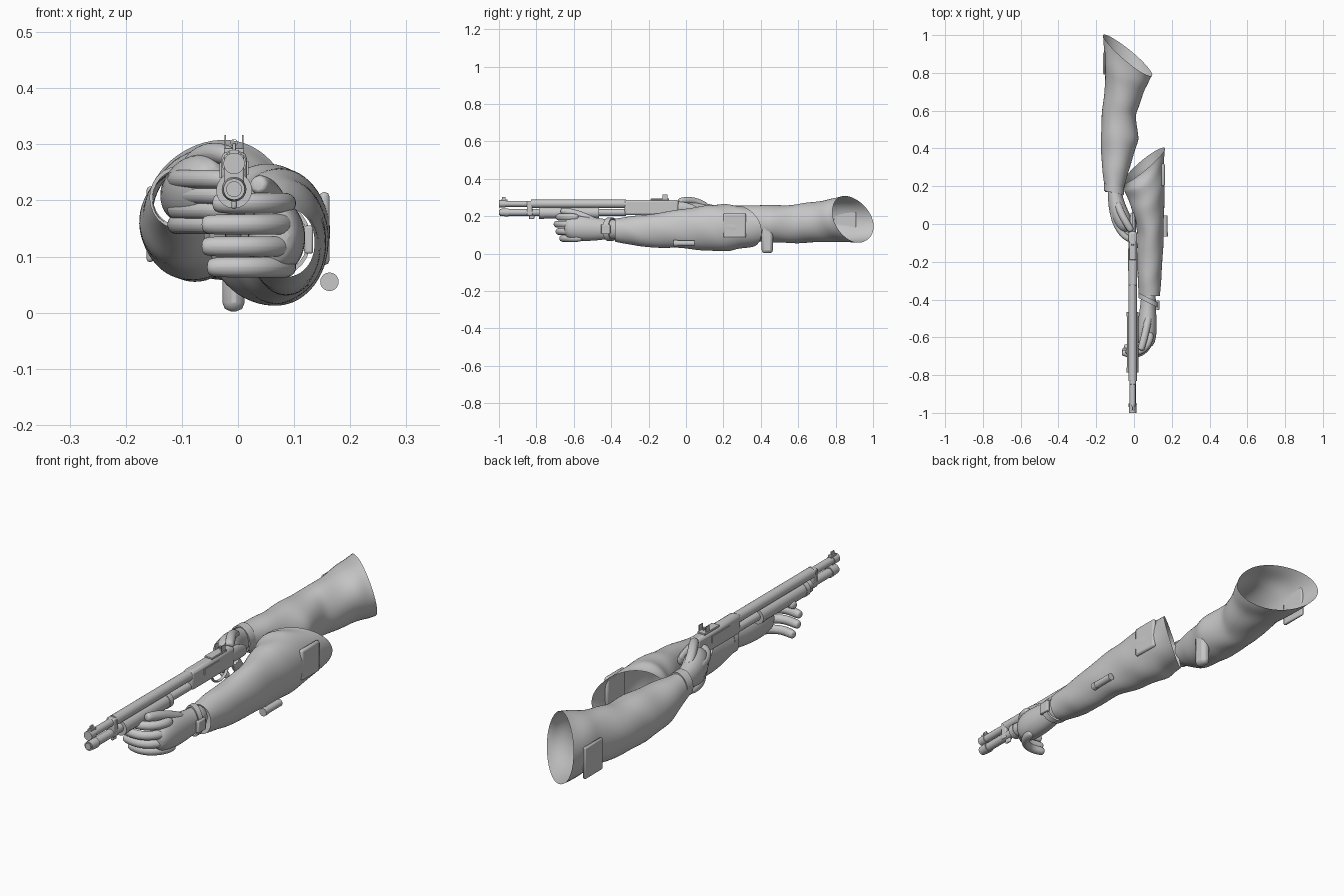
import bpy, bmesh, math
from mathutils import Vector

if "Cube" in bpy.data.objects:
    bpy.data.objects.remove(bpy.data.objects["Cube"])

grey = bpy.data.materials.new("plain grey")
grey.use_nodes = True
grey.diffuse_color = (0.57, 0.57, 0.57, 1)
grey.node_tree.nodes["Principled BSDF"].inputs["Base Color"].default_value = (0.57, 0.57, 0.57, 1)
GX = -0.007  # centre line of the gun


def finish(name, bm, subsurf=0, angle=40):
    bmesh.ops.recalc_face_normals(bm, faces=bm.faces)
    me = bpy.data.meshes.new(name)
    bm.to_mesh(me)
    bm.free()
    me.materials.append(grey)
    ob = bpy.data.objects.new(name, me)
    bpy.context.collection.objects.link(ob)
    if subsurf:
        mod = ob.modifiers.new("round", "SUBSURF")
        mod.levels = mod.render_levels = subsurf
    bpy.ops.object.select_all(action="DESELECT")
    ob.select_set(True)
    bpy.context.view_layer.objects.active = ob
    bpy.ops.object.shade_smooth_by_angle(angle=math.radians(angle))
    return ob


def skin(bm, rings, caps):
    n = len(rings[0])
    for a, b in zip(rings, rings[1:]):
        for i in range(n):
            j = (i + 1) % n
            bm.faces.new((a[i], a[j], b[j], b[i]))
    if caps:
        bm.faces.new(rings[0])
        bm.faces.new(rings[-1])


def tube(name, points, radii, flat=1.0, sides=8, subsurf=2):
    """Round limb along a path; flat scales the sideways width."""
    bm = bmesh.new()
    pts = [Vector(p) for p in points]
    rings = []
    for k, p in enumerate(pts):
        d = (pts[min(k + 1, len(pts) - 1)] - pts[max(k - 1, 0)]).normalized()
        u = d.cross(Vector((0, 0, 1))).normalized()
        v = u.cross(d)
        ring = []
        for i in range(sides):
            t = math.tau * i / sides
            ring.append(bm.verts.new(p + radii[k] * (u * math.cos(t) * flat + v * math.sin(t))))
        rings.append(ring)
    skin(bm, rings, True)
    return finish(name, bm, subsurf)


def finger(name, points, r):
    pts = [Vector(p) for p in points]
    tip = pts[-1] + (pts[-1] - pts[-2]).normalized() * r * 0.5
    return tube(name, pts + [tip], [r * 1.15] + [r * 1.05] * (len(pts) - 1) + [r * 0.7])


def rod(name, y0, y1, x, z, r, r2=None):
    return tube(name, [(x, y0, z), (x, y1, z)], [r, r2 or r], sides=20, subsurf=0)


def box(name, lo, hi, bevel=0.004):
    bm = bmesh.new()
    bmesh.ops.create_cube(bm, size=1)
    for v in bm.verts:
        v.co = [a + (c + 0.5) * (b - a) for c, a, b in zip(v.co, lo, hi)]
    ob = finish(name, bm)
    if bevel:
        mod = ob.modifiers.new("bevel", "BEVEL")
        mod.width, mod.segments = bevel, 2
    return ob


def sleeve(name, sections, slope_x, slope_z, phase):
    """Open cloth shell; sections are y, x, z, half width, half height."""
    bm = bmesh.new()
    rings, n, steps = [], 28, 5
    total = (len(sections) - 1) * steps
    for k in range(total + 1):
        s, f = divmod(k, steps)
        a, b = sections[s], sections[min(s + 1, len(sections) - 1)]
        y, x, z, rx, rz = [p + (q - p) * f / steps for p, q in zip(a, b)]
        lean = (k / total) ** 3  # the far opening is cut at a slant
        ring = []
        for i in range(n):
            t = math.tau * i / n
            fold = 1 + 0.035 * math.sin(k * 0.9 + 2 * math.sin(t + phase)) * math.sin(t * 2 + phase + k * 0.2)
            dx, dz = rx * fold * math.cos(t), rz * fold * math.sin(t)
            ring.append(bm.verts.new((x + dx, y + lean * (slope_x * dx + slope_z * dz), z + dz)))
        rings.append(ring)
    skin(bm, rings, False)
    return finish(name, bm, 1, 60)


def ring_band(name, center, rx, rz, depth, tilt):
    bm = bmesh.new()
    rings = []
    for dy, grow in ((-1, 0.95), (-1, 1.08), (1, 1.08), (1, 0.95)):
        ring = []
        for i in range(24):
            t = math.tau * i / 24
            dx, dz = rx * grow * math.cos(t), rz * grow * math.sin(t)
            ring.append(bm.verts.new(Vector(center) + Vector((dx, dy * depth + tilt * dx, dz))))
        rings.append(ring)
    skin(bm, rings, False)
    return finish(name, bm)


# Sleeves
sleeve("left_sleeve", [
    (-0.38, 0.081, 0.125, 0.056, 0.062), (-0.25, 0.083, 0.121, 0.066, 0.084),
    (-0.05, 0.088, 0.130, 0.069, 0.101), (0.10, 0.074, 0.136, 0.088, 0.121),
    (0.22, 0.056, 0.138, 0.107, 0.126), (0.31, 0.051, 0.148, 0.112, 0.111)], 0.8, -0.3, 0)
sleeve("right_sleeve", [
    (0.17, -0.107, 0.205, 0.047, 0.050), (0.30, -0.095, 0.170, 0.074, 0.088),
    (0.45, -0.078, 0.157, 0.101, 0.102), (0.60, -0.077, 0.160, 0.089, 0.103),
    (0.75, -0.048, 0.172, 0.104, 0.112), (0.89, -0.031, 0.185, 0.131, 0.125)], -0.8, -0.3, 2)
ring_band("right_cuff", (-0.105, 0.185, 0.205), 0.049, 0.052, 0.02, -0.2)
box("hanging_flap", (-0.028, 0.405, 0.002), (0.012, 0.465, 0.17), 0.016)
box("arm_pocket", (0.145, 0.20, 0.085), (0.163, 0.32, 0.215), 0.008)
box("right_arm_pocket", (-0.163, 0.79, 0.09), (-0.150, 0.91, 0.225), 0.006)
rod("small_canister", -0.06, 0.045, 0.163, 0.055, 0.015)
rod("canister_cap", -0.066, -0.045, 0.163, 0.055, 0.0165)

# Left hand and wrist band
tube("left_palm", [(0.078, -0.34, 0.13), (0.075, -0.42, 0.13), (0.072, -0.48, 0.13),
                   (0.069, -0.56, 0.135), (0.066, -0.62, 0.138), (0.06, -0.65, 0.138)],
     [0.054, 0.054, 0.064, 0.072, 0.066, 0.045], flat=0.76, sides=12)
ring_band("wrist_band", (0.077, -0.405, 0.13), 0.049, 0.058, 0.014, -0.5)
box("wrist_clasp", (0.118, -0.455, 0.105), (0.134, -0.405, 0.155))
for label, z, tip, y in (("index", 0.195, -0.035, -0.66), ("middle", 0.157, -0.055, -0.67),
                         ("ring", 0.118, -0.055, -0.66), ("little", 0.081, -0.045, -0.64)):
    finger("left_%s_finger" % label, [(0.09, y + 0.09, z), (0.082, y + 0.03, z), (0.045, y - 0.012, z),
                                      (0.0, y - 0.024, z), (tip, y - 0.012, z)], 0.019)
finger("left_thumb", [(0.08, -0.48, 0.17), (0.068, -0.54, 0.197), (0.055, -0.60, 0.22),
                      (0.038, -0.66, 0.228)], 0.02)

# Right hand on the grip
tube("right_palm", [(-0.105, 0.22, 0.205), (-0.100, 0.14, 0.21), (-0.085, 0.07, 0.217),
                    (-0.058, 0.01, 0.222), (-0.035, -0.04, 0.222)],
     [0.048, 0.050, 0.064, 0.066, 0.045], flat=0.8, sides=12)
for label, z, y in (("index", 0.238, -0.02), ("middle", 0.21, -0.005),
                    ("ring", 0.183, 0.005), ("little", 0.157, 0.015)):
    finger("right_%s_finger" % label, [(-0.10, y + 0.13, z), (-0.115, y + 0.08, z), (-0.097, y + 0.02, z),
                                       (-0.06, y - 0.04, z), (-0.025, y - 0.06, z)], 0.0175)
finger("right_thumb", [(-0.09, 0.12, 0.245), (-0.075, 0.07, 0.274), (-0.048, 0.02, 0.287),
                       (-0.018, -0.03, 0.28)], 0.02)

# Gun barrel, magazine and fore-end
rod("barrel", -0.99, -0.30, GX, 0.266, 0.016)
rod("muzzle_ring", -1.0, -0.965, GX, 0.266, 0.019)
rod("heat_shield", -0.83, -0.32, GX, 0.266, 0.022)
rod("magazine_tube", -0.98, -0.32, GX, 0.220, 0.018)
rod("magazine_cap", -0.995, -0.95, GX, 0.220, 0.019, 0.022)
rod("magazine_tip", -1.0, -0.99, GX, 0.220, 0.014)
box("barrel_clamp", (GX - 0.018, -0.85, 0.205), (GX + 0.018, -0.82, 0.282))
rod("fore_end", -0.78, -0.47, GX, 0.218, 0.030)
for y in (-0.785, -0.49):
    rod("fore_end_collar", y, y + 0.025, GX, 0.218, 0.032)
box("sling_stud", (GX - 0.005, -0.84, 0.185), (GX + 0.005, -0.81, 0.21))

# Receiver, trigger group and grip
box("receiver", (GX - 0.023, -0.33, 0.205), (GX + 0.023, -0.04, 0.287), 0.012)
tube("receiver_tail", [(GX, -0.08, 0.247), (GX, 0.0, 0.243), (GX, 0.07, 0.225)],
     [0.038, 0.035, 0.022], flat=0.55, sides=12, subsurf=1)
box("ejection_port", (GX + 0.022, -0.25, 0.245), (GX + 0.026, -0.15, 0.27), 0)
box("loading_gate", (GX - 0.026, -0.25, 0.24), (GX - 0.022, -0.13, 0.268), 0)
tube("trigger_guard", [(GX, -0.17, 0.205), (GX, -0.155, 0.17), (GX, -0.11, 0.16),
                       (GX, -0.07, 0.175), (GX, -0.06, 0.205)], [0.005] * 5, flat=1.5, subsurf=1)
tube("pistol_grip", [(GX, -0.02, 0.22), (GX, 0.015, 0.17), (GX, 0.04, 0.125)],
     [0.03, 0.026, 0.028], flat=0.75, sides=10, subsurf=1)

# Sights
box("front_sight_base", (GX - 0.009, -0.99, 0.28), (GX + 0.009, -0.955, 0.29), 0.002)
box("front_sight_post", (GX - 0.003, -0.985, 0.285), (GX + 0.003, -0.965, 0.302), 0.001)
box("rear_sight_base", (GX - 0.018, -0.19, 0.284), (GX + 0.018, -0.09, 0.293), 0.002)
for side in (-1, 1):
    x = GX + side * 0.0155
    box("rear_sight_wing", (x - 0.0015, -0.125, 0.288), (x + 0.0015, -0.10, 0.317), 0)
ring_band("rear_sight_ring", (GX, -0.11, 0.303), 0.006, 0.006, 0.004, 0)
